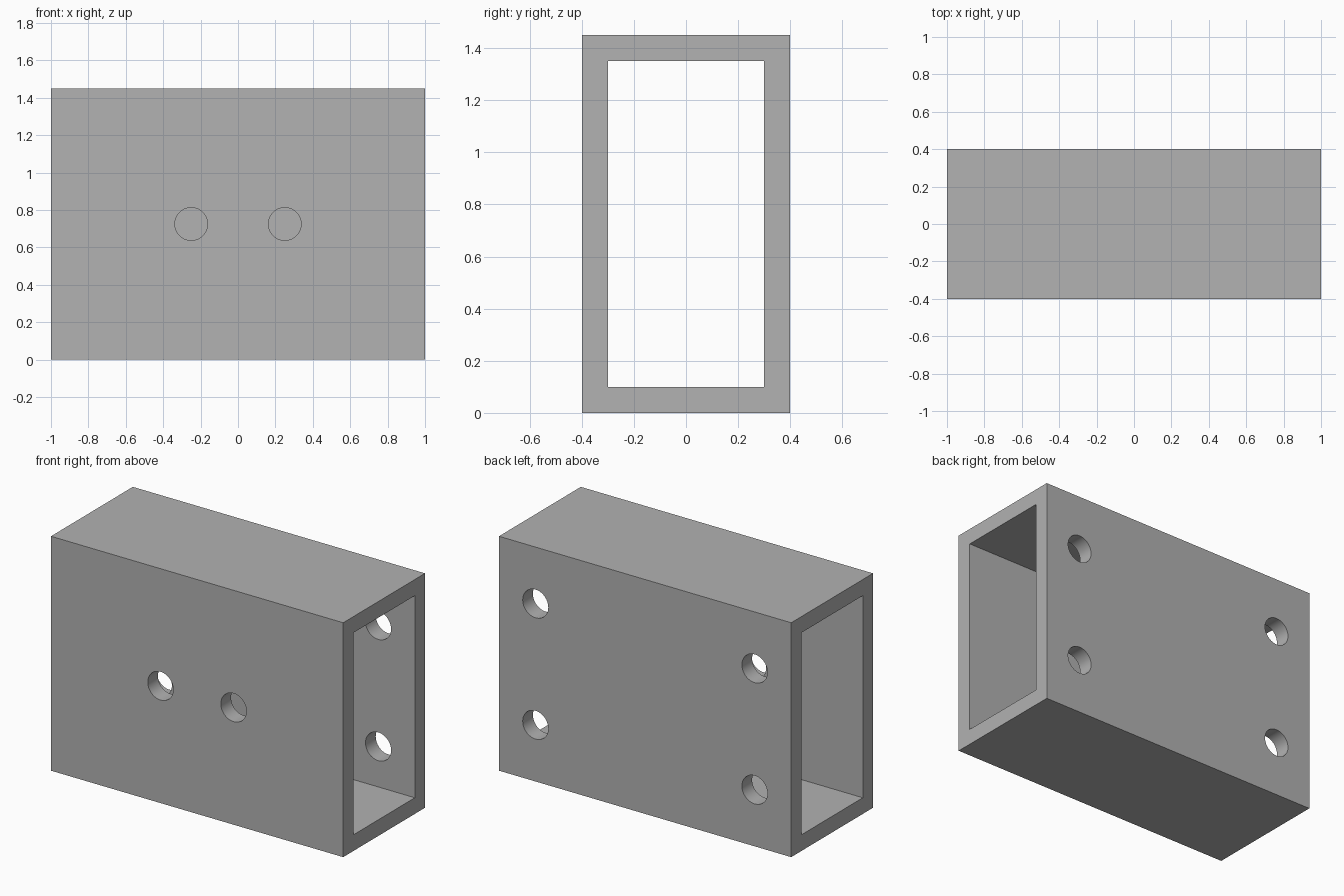
import bpy
import math

# Remove the default cube
default = bpy.data.objects.get("Cube")
if default:
    bpy.data.objects.remove(default, do_unlink=True)

LENGTH, DEPTH, HEIGHT, WALL = 2.0, 0.8, 1.45, 0.1
MID = HEIGHT / 2
HOLE_RADIUS = 0.0875

# Single grey material
grey = bpy.data.materials.new("plain grey")
grey.use_nodes = True
colour = (0.445, 0.445, 0.445, 1)
grey.diffuse_color = colour
grey.node_tree.nodes["Principled BSDF"].inputs["Base Color"].default_value = colour


def box(name, size):
    bpy.ops.mesh.primitive_cube_add(size=1, location=(0, 0, MID))
    obj = bpy.context.object
    obj.name = name
    obj.scale = size
    bpy.ops.object.transform_apply(location=False, rotation=False, scale=True)
    return obj


def cut(target, cutter):
    """Subtract the cutter from the target, then discard the cutter."""
    cutter.hide_render = True
    mod = target.modifiers.new("cut", 'BOOLEAN')
    mod.operation = 'DIFFERENCE'
    mod.solver = 'EXACT'
    mod.object = cutter
    bpy.context.view_layer.objects.active = target
    bpy.ops.object.modifier_apply(modifier=mod.name)
    bpy.data.objects.remove(cutter, do_unlink=True)


def drill(target, x, y, z):
    """Round hole along y through one wall only."""
    bpy.ops.mesh.primitive_cylinder_add(
        vertices=64, radius=HOLE_RADIUS, depth=WALL * 2,
        location=(x, y, z), rotation=(math.pi / 2, 0, 0))
    cut(target, bpy.context.object)


# Rectangular tube, open at both ends
tube = box("rectangular_tube", (LENGTH, DEPTH, HEIGHT))
tube.data.materials.append(grey)
bore = box("bore_cutter", (LENGTH + 1, DEPTH - 2 * WALL, HEIGHT - 2 * WALL))
bore.data.materials.append(grey)
cut(tube, bore)

wall_y = (DEPTH - WALL) / 2
for side in (-1, 1):
    # Pair of holes in the front wall
    drill(tube, side * 0.25, -wall_y, MID)
    # Four corner holes in the back wall
    for level in (-1, 1):
        drill(tube, side * 0.75, wall_y, MID + level * 0.375)

# Smooth hole walls, crisp edges
bpy.ops.object.select_all(action='DESELECT')
tube.select_set(True)
bpy.context.view_layer.objects.active = tube
bpy.ops.object.shade_smooth_by_angle(angle=math.radians(30))
